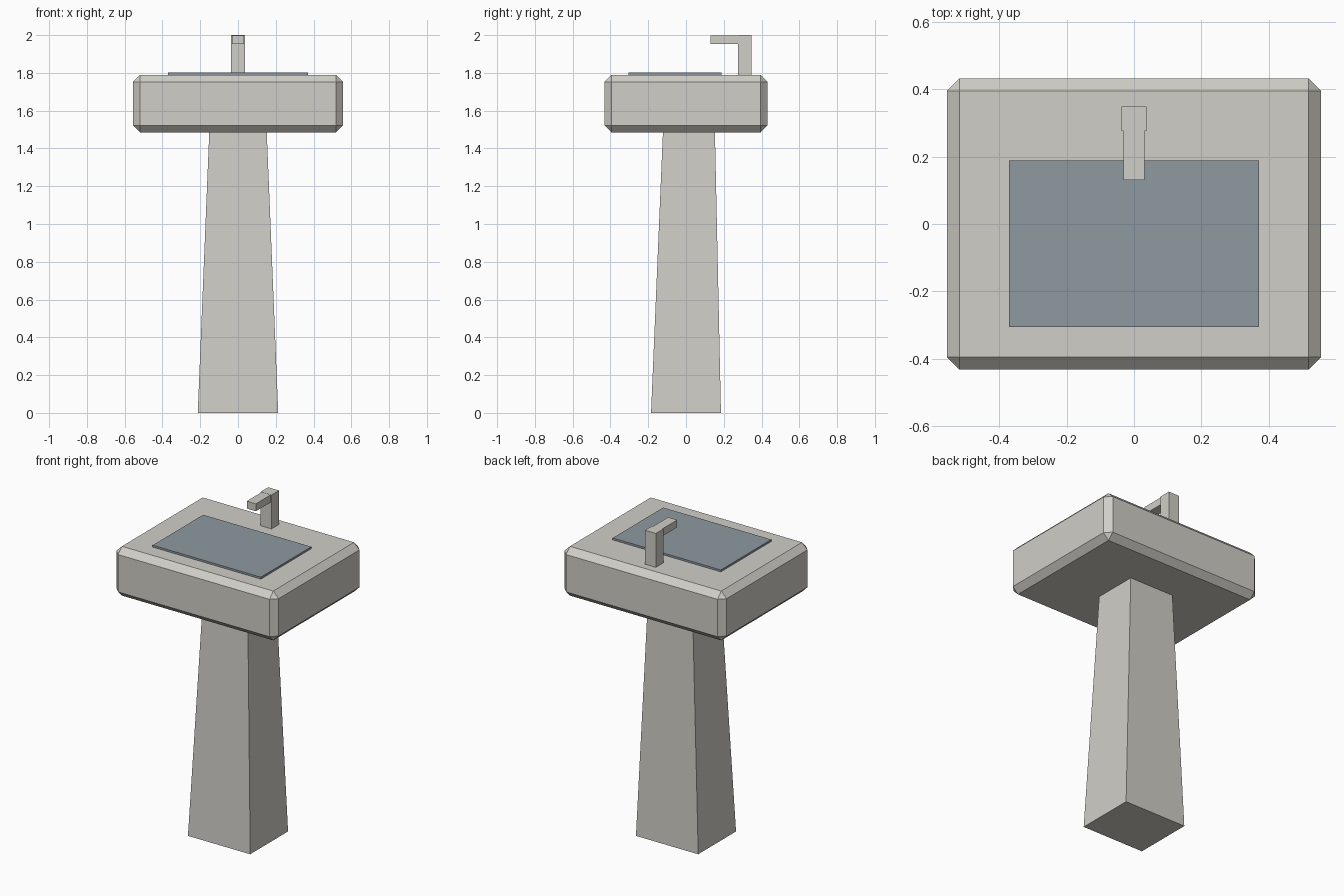
import bpy, bmesh

if "Cube" in bpy.data.objects:
    bpy.data.objects.remove(bpy.data.objects["Cube"])


def material(name, rgb):
    m = bpy.data.materials.new(name)
    m.diffuse_color = (*rgb, 1.0)
    m.use_nodes = True
    m.node_tree.nodes["Principled BSDF"].inputs["Base Color"].default_value = m.diffuse_color
    return m


ceramic = material("warm_grey_ceramic", (0.63, 0.62, 0.57))
water = material("blue_grey_water", (0.27, 0.32, 0.35))


def block(name, x, y, z, mat, bevel=0.0, top=None):
    """Box from (min, max) ranges; top = (x range, y range) of the upper end makes it taper."""
    lower, upper = (x, y), top or (x, y)
    bm = bmesh.new()
    bmesh.ops.create_cube(bm, size=2)
    for v in bm.verts:
        rx, ry = upper if v.co.z > 0 else lower
        v.co = (rx[v.co.x > 0], ry[v.co.y > 0], z[v.co.z > 0])
    if bevel:
        bmesh.ops.bevel(bm, geom=bm.edges[:], offset=bevel, offset_type='OFFSET',
                        segments=1, profile=0.5, affect='EDGES')
    bmesh.ops.recalc_face_normals(bm, faces=bm.faces[:])
    mesh = bpy.data.meshes.new(name)
    bm.to_mesh(mesh)
    bm.free()
    mesh.materials.append(mat)
    ob = bpy.data.objects.new(name, mesh)
    bpy.context.collection.objects.link(ob)
    return ob


# Tapered pedestal, leaning slightly back towards the wall
block("pedestal", (-0.213, 0.213), (-0.185, 0.185), (0, 1.49), ceramic,
      top=((-0.152, 0.152), (-0.122, 0.153)))

# Chamfered basin
block("basin", (-0.555, 0.555), (-0.432, 0.432), (1.485, 1.79), ceramic, bevel=0.037)

# Bowl area as a thin plate on the basin
block("bowl_surface", (-0.37, 0.37), (-0.305, 0.188), (1.787, 1.802), water)

# Tap: upright post and forward spout
block("tap_post", (-0.037, 0.037), (0.275, 0.348), (1.785, 2.0), ceramic)
block("tap_spout", (-0.031, 0.031), (0.13, 0.28), (1.953, 1.999), ceramic)
